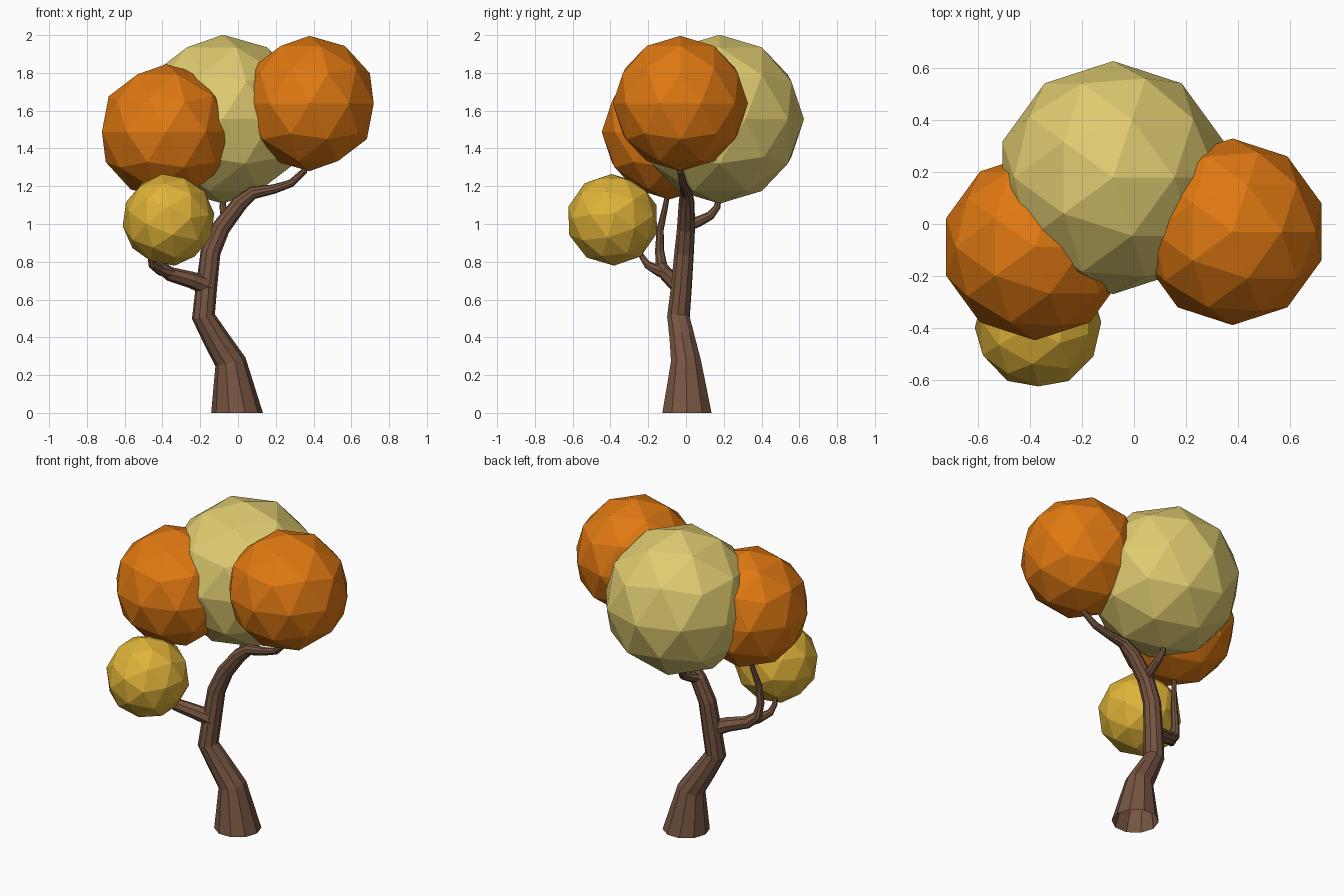
import bpy, bmesh, math
from mathutils import Vector, Matrix

if "Cube" in bpy.data.objects:
    bpy.data.objects.remove(bpy.data.objects["Cube"])


def material(name, rgb):
    m = bpy.data.materials.new(name)
    m.diffuse_color = (*rgb, 1)
    m.use_nodes = True
    m.node_tree.nodes["Principled BSDF"].inputs["Base Color"].default_value = m.diffuse_color
    return m


BARK = material("brown bark", (0.18, 0.09, 0.052))
ORANGE = material("orange leaves", (0.74, 0.19, 0.006))
PALE = material("pale leaves", (0.74, 0.60, 0.165))
GOLD = material("golden leaves", (0.74, 0.45, 0.04))


def finish(bm, name, mat):
    me = bpy.data.meshes.new(name)
    bm.to_mesh(me)
    bm.free()
    me.materials.append(mat)
    ob = bpy.data.objects.new(name, me)
    bpy.context.collection.objects.link(ob)
    return ob


def limb(name, path, sides):
    """Tapered open tube through (x, y, z, radius) points."""
    bm = bmesh.new()
    pts = [Vector(p[:3]) for p in path]
    rings = []
    side = Vector((1, 0, 0))
    for i, p in enumerate(pts):
        t = (pts[min(i + 1, len(pts) - 1)] - pts[max(i - 1, 0)]).normalized()
        if i == 0 and p.z == 0:
            t = Vector((0, 0, 1))
        side = (side - t * side.dot(t)).normalized()
        up = t.cross(side)
        ring = []
        for k in range(sides):
            a = 2 * math.pi * k / sides
            ring.append(bm.verts.new(p + (side * math.cos(a) + up * math.sin(a)) * path[i][3]))
        rings.append(ring)
    for a, b in zip(rings, rings[1:]):
        for k in range(sides):
            n = (k + 1) % sides
            bm.faces.new((a[k], a[n], b[n], b[k]))
    return finish(bm, name, BARK)


def foliage(name, centre, radius, mat, spin=(0, 0, 0)):
    bm = bmesh.new()
    bmesh.ops.create_icosphere(bm, subdivisions=2, radius=radius)
    rot = Matrix.Rotation(spin[2], 4, 'Z') @ Matrix.Rotation(spin[1], 4, 'Y') @ Matrix.Rotation(spin[0], 4, 'X')
    bm.transform(Matrix.Translation(centre) @ rot)
    return finish(bm, name, mat)


# Trunk sweeping up into the right-hand crown
limb("trunk", [
    (-0.005, 0.005, 0, 0.137), (-0.04, 0.0, 0.27, 0.083), (-0.115, -0.02, 0.39, 0.07),
    (-0.183, -0.04, 0.51, 0.062), (-0.168, -0.025, 0.66, 0.057), (-0.145, -0.01, 0.85, 0.053),
    (-0.09, 0.0, 0.98, 0.049), (0.01, 0.003, 1.11, 0.043), (0.08, 0.0, 1.165, 0.034),
    (0.19, -0.005, 1.185, 0.025), (0.28, -0.015, 1.215, 0.021), (0.35, -0.03, 1.28, 0.017),
    (0.375, -0.03, 1.36, 0.012)], 10)

# Low left branch rising into the left crown
limb("left_branch", [
    (-0.16, -0.03, 0.67, 0.05), (-0.25, -0.07, 0.705, 0.044), (-0.36, -0.105, 0.735, 0.038),
    (-0.415, -0.13, 0.78, 0.031), (-0.43, -0.14, 0.86, 0.024), (-0.42, -0.137, 0.97, 0.019),
    (-0.395, -0.11, 1.09, 0.015), (-0.38, -0.09, 1.2, 0.011)], 8)

# Twig forking forward to the golden crown
limb("front_twig", [
    (-0.33, -0.09, 0.73, 0.034), (-0.41, -0.15, 0.755, 0.028), (-0.455, -0.205, 0.785, 0.021),
    (-0.465, -0.235, 0.83, 0.016), (-0.43, -0.29, 0.92, 0.011)], 8)

# Short twig backward to the pale crown
limb("back_twig", [
    (-0.095, 0.0, 0.99, 0.034), (-0.075, 0.07, 1.015, 0.028), (-0.07, 0.13, 1.045, 0.023),
    (-0.08, 0.165, 1.09, 0.018), (-0.08, 0.178, 1.17, 0.012)], 8)

# Leaf crowns
foliage("back_crown", (-0.08, 0.178, 1.555), 0.447, PALE)
foliage("right_crown", (0.378, -0.03, 1.638), 0.358, ORANGE)
foliage("left_crown", (-0.38, -0.088, 1.488), 0.358, ORANGE)
foliage("front_crown", (-0.368, -0.388, 1.022), 0.245, GOLD, (0.35, 0.3, 0.2))
